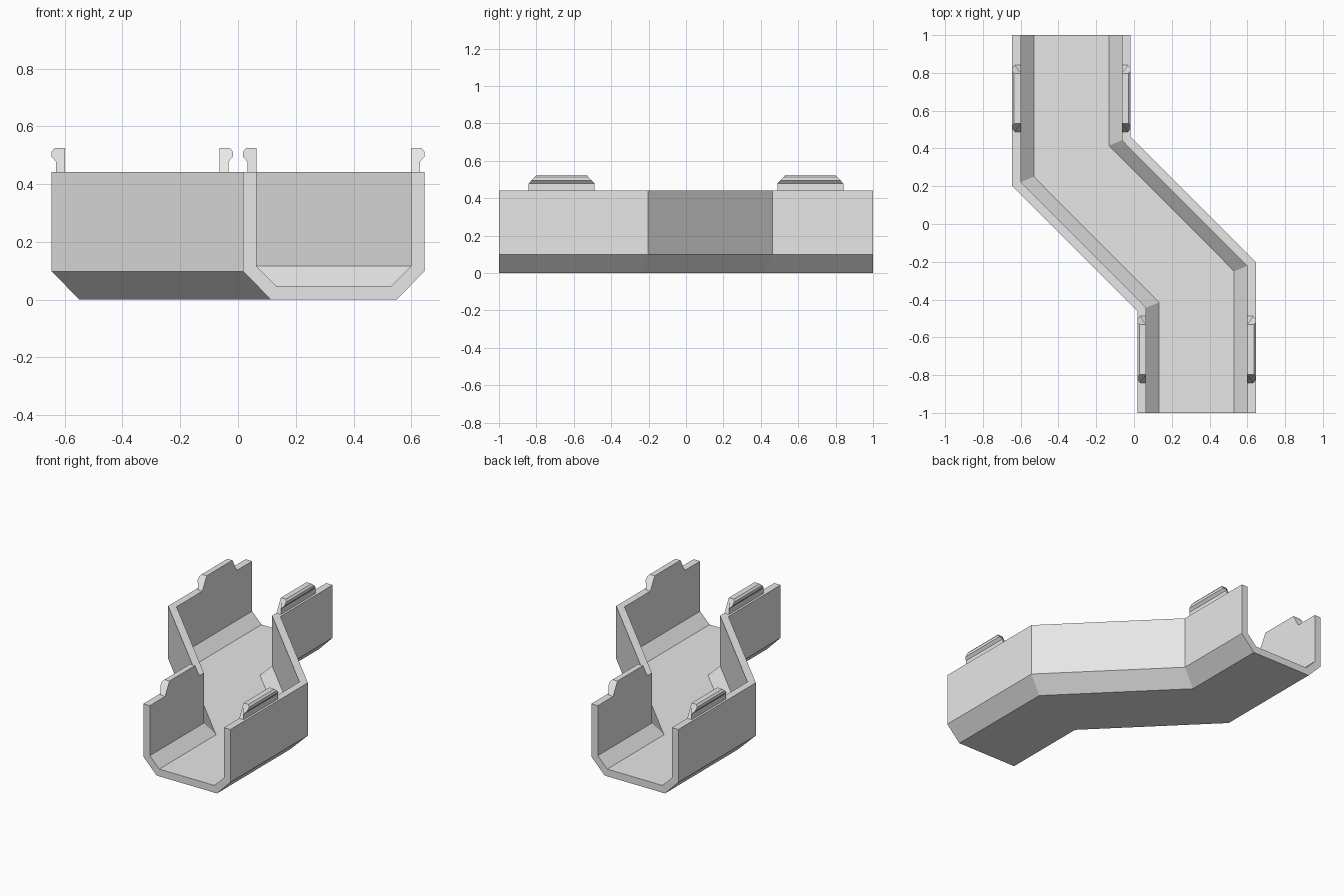
import bpy
import bmesh

if "Cube" in bpy.data.objects:
    bpy.data.objects.remove(bpy.data.objects["Cube"])

grey = bpy.data.materials.new("light_grey")
grey.diffuse_color = (0.8, 0.8, 0.8, 1)
grey.use_nodes = True
grey.node_tree.nodes["Principled BSDF"].inputs["Base Color"].default_value = grey.diffuse_color

CX, CY = 0.3315, 0.3325      # centre line offset and bend position
HALF, WALL = 0.3135, 0.0465  # half width of the channel and wall thickness
TOP = 0.442                  # height of the wall tops
MITRE = 0.4142               # tangent of half the 45 degree bend


def loft(name, rings):
    """Join matching closed rings into a solid with capped ends."""
    bm = bmesh.new()
    loops = [[bm.verts.new(p) for p in ring] for ring in rings]
    n = len(rings[0])
    for a, b in zip(loops, loops[1:]):
        for i in range(n):
            j = (i + 1) % n
            bm.faces.new((a[i], a[j], b[j], b[i]))
    bm.faces.new(loops[0])
    bm.faces.new(loops[-1])
    bmesh.ops.recalc_face_normals(bm, faces=bm.faces)
    mesh = bpy.data.meshes.new(name)
    bm.to_mesh(mesh)
    bm.free()
    mesh.materials.append(grey)
    obj = bpy.data.objects.new(name, mesh)
    bpy.context.collection.objects.link(obj)


# Channel: U-shaped section with chamfered bottom, swept along a double bend
outer = [(HALF, TOP), (HALF, 0.098), (0.2175, 0)]
inner = [(0.199, 0.047), (HALF - WALL, 0.116), (HALF - WALL, TOP)]
section = (outer + [(-u, z) for u, z in reversed(outer)]
           + [(-u, z) for u, z in reversed(inner)] + inner)
stations = [(CX, -1, 0), (CX, -CY, MITRE), (-CX, CY, MITRE), (-CX, 1, 0)]
loft("channel", [[(cx + u, cy + k * u, z) for u, z in section]
                 for cx, cy, k in stations])

# Clips: hooked tabs on the wall tops, with ends sloping in above the stem
hook = [(0, TOP), (0.032, TOP), (0.032, 0.478), (0.0465, 0.495),
        (0.0465, 0.513), (0.036, 0.525), (0, 0.525)]


def clip(name, cx, cy, side):
    def ring(end):
        return [(cx + side * (HALF - WALL + d),
                 cy + end * (0.177 - max(0, z - 0.478) * 0.95), z)
                for d, z in hook]
    loft(name, [ring(-1), ring(1)])


for place, sign in (("front", 1), ("back", -1)):
    for hand, side in (("left", -1), ("right", 1)):
        clip(f"{place}_{hand}_clip", sign * CX, -sign * 0.665, side)
